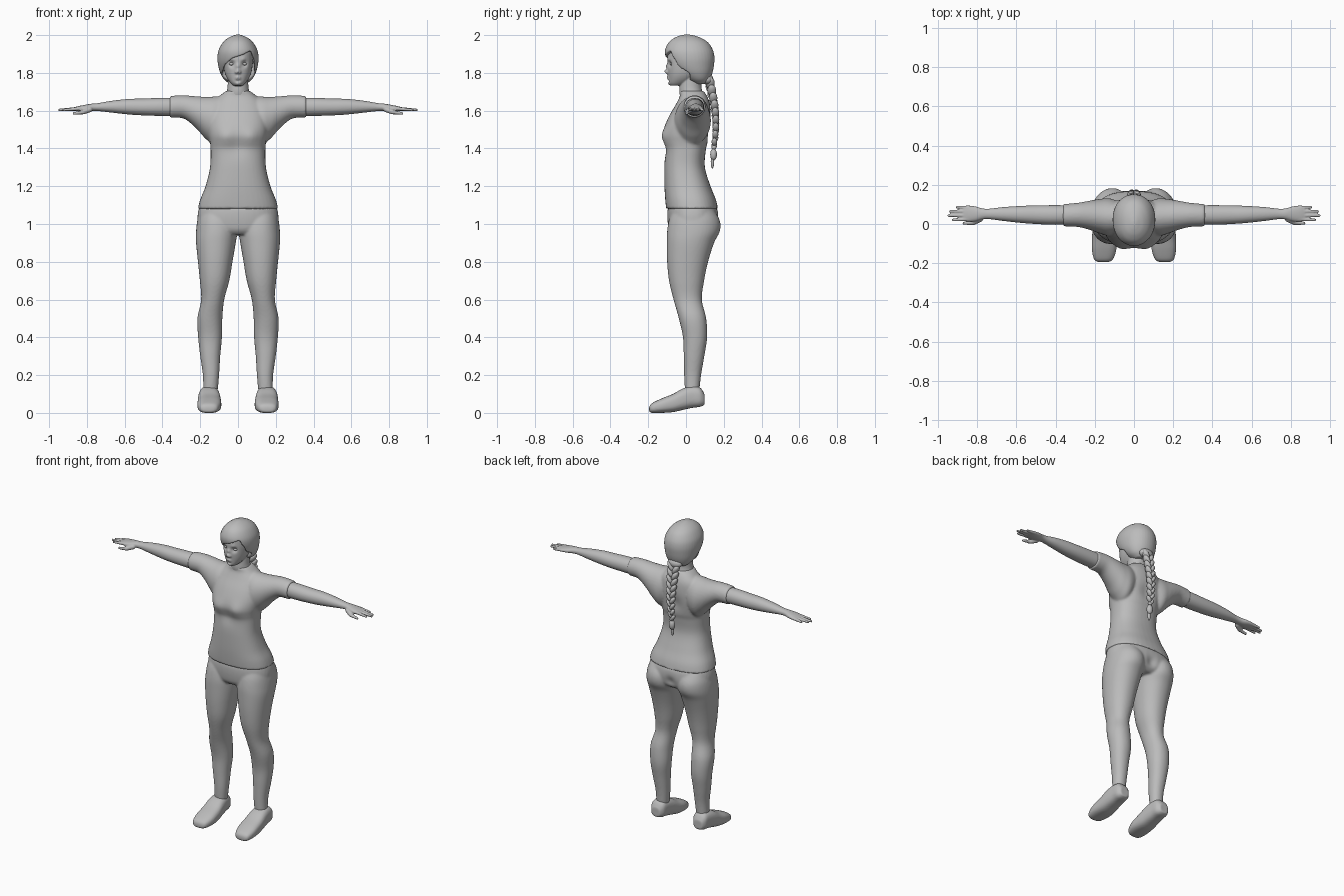
import bpy, bmesh, math
from mathutils import Vector, Matrix

cube = bpy.data.objects.get("Cube")
if cube:
    bpy.data.objects.remove(cube)

grey = bpy.data.materials.new("plain grey")
grey.use_nodes = True
COLOUR = (0.5, 0.5, 0.5, 1)
grey.diffuse_color = COLOUR
grey.node_tree.nodes["Principled BSDF"].inputs["Base Color"].default_value = COLOUR
SIDES = (1, -1)
ORDER = {"x": (0, 1, 2), "y": (1, 0, 2), "z": (2, 0, 1)}


def spline(a, b, c, d, t):
    """Catmull-Rom blend between b and c."""
    return b + 0.5 * t * (c - a + t * (2*a - 5*b + 4*c - d + t * (3 * (b - c) + d - a)))


def loft(bm, axis, rows, flip=1, power=2.0, steps=5, sides=40):
    """Skin rounded sections (position, u min, u max, v min, v max) along an axis."""
    dense = []
    for i in range(len(rows) - 1):
        quad = [rows[max(0, min(len(rows) - 1, i + k))] for k in (-1, 0, 1, 2)]
        dense += [[spline(*vals, s / steps) for vals in zip(*quad)] for s in range(steps)]
    dense.append(rows[-1])
    rings = []
    for t, u0, u1, v0, v1 in dense:
        ring = []
        for k in range(sides):
            a = math.tau * k / sides
            c, s = math.cos(a), math.sin(a)
            u = (u0 + u1) / 2 + (u1 - u0) / 2 * math.copysign(abs(c) ** (2 / power), c)
            v = (v0 + v1) / 2 + (v1 - v0) / 2 * math.copysign(abs(s) ** (2 / power), s)
            p = [0, 0, 0]
            for slot, value in zip(ORDER[axis], (t, u, v)):
                p[slot] = value
            p[0] *= flip
            ring.append(bm.verts.new(p))
        rings.append(ring)
    for low, high in zip(rings, rings[1:]):
        for k in range(sides):
            n = (k + 1) % sides
            bm.faces.new((low[k], low[n], high[n], high[k]))
    bm.faces.new(rings[0][::-1])
    bm.faces.new(rings[-1])


def blob(bm, centre, size, tilt=0.0):
    """Ellipsoid, tilted about the y axis."""
    m = Matrix.Translation(centre) @ Matrix.Rotation(tilt, 4, "Y") @ Matrix.Diagonal((*size, 1))
    bmesh.ops.create_icosphere(bm, subdivisions=3, radius=1, matrix=m)


def digit(bm, start, end, r0, r1):
    """Tapered finger made from a chain of balls."""
    for k in range(13):
        t = k / 12
        r = r0 + (r1 - r0) * t
        blob(bm, Vector(start).lerp(Vector(end), t), (r, r, r))


def finish(name, bm, voxel=0, smooth=4, cutter=None):
    """Turn a bmesh into a smooth object, fusing its pieces if a voxel size is given."""
    bmesh.ops.recalc_face_normals(bm, faces=bm.faces)
    mesh = bpy.data.meshes.new(name)
    bm.to_mesh(mesh)
    bm.free()
    ob = bpy.data.objects.new(name, mesh)
    bpy.context.collection.objects.link(ob)
    if cutter:
        cut = ob.modifiers.new("opening", "BOOLEAN")
        cut.operation, cut.object, cut.solver = "DIFFERENCE", cutter, "EXACT"
    if voxel:
        fuse = ob.modifiers.new("fuse", "REMESH")
        fuse.mode, fuse.voxel_size = "VOXEL", voxel
        soft = ob.modifiers.new("soften", "SMOOTH")
        soft.factor, soft.iterations = 0.5, smooth
        graph = bpy.context.evaluated_depsgraph_get()
        graph.update()
        ob.data = bpy.data.meshes.new_from_object(ob.evaluated_get(graph))
        ob.modifiers.clear()
    ob.data.materials.clear()
    ob.data.materials.append(grey)
    ob.data.shade_smooth()
    return ob


def push(ob, centre, radius, move):
    """Soft sculpting dab, mirrored when it is off the centre line."""
    for side in SIDES if centre[0] else (1,):
        c = Vector((centre[0] * side, *centre[1:]))
        d = Vector((move[0] * side, *move[1:]))
        for v in ob.data.vertices:
            v.co += d * math.exp(-(v.co - c).length_squared / radius ** 2)


def wide(rows):
    """Sections symmetric in x, given as (z, half width, front, back)."""
    return [(z, -w, w, f, b) for z, w, f, b in rows]


# Shirt: torso with draped short sleeves
bm = bmesh.new()
loft(bm, "z", wide([
    (1.08, .213, -.105, .17), (1.13, .2, -.11, .158), (1.2, .172, -.114, .13),
    (1.3, .148, -.115, .1), (1.39, .145, -.112, .105), (1.43, .148, -.12, .115),
    (1.47, .155, -.124, .122), (1.52, .16, -.112, .128), (1.58, .155, -.085, .13),
    (1.64, .135, -.05, .125), (1.68, .095, -.032, .11), (1.705, .062, -.035, .092)]), power=2.4)
for side in SIDES:
    loft(bm, "x", [
        (.04, -.03, .1, 1.48, 1.68), (.12, -.06, .13, 1.42, 1.675), (.17, -.05, .128, 1.45, 1.673),
        (.22, -.032, .12, 1.505, 1.676), (.28, -.016, .109, 1.555, 1.681),
        (.33, -.013, .104, 1.563, 1.68), (.362, -.012, .102, 1.562, 1.677)], side)
shirt = finish("shirt", bm, .007, 5)
push(shirt, (.07, -.12, 1.465), .045, (0, -.01, 0))
push(shirt, (0, -.12, 1.41), .05, (0, .01, 0))
push(shirt, (0, .13, 1.5), .05, (0, -.012, 0))

# Trousers: hips and two legs
bm = bmesh.new()
loft(bm, "z", wide([
    (.945, .15, -.07, .13), (.97, .2, -.09, .158), (1.02, .215, -.098, .17),
    (1.07, .21, -.098, .168), (1.1, .2, -.09, .155)]), power=2.3)
for side in SIDES:
    loft(bm, "z", [
        (.11, .108, .184, -.005, .07), (.2, .1, .186, -.01, .08), (.3, .094, .2, -.012, .097),
        (.4, .085, .211, -.016, .112), (.5, .083, .215, -.038, .107), (.6, .073, .195, -.066, .084),
        (.7, .046, .202, -.09, .096), (.8, .029, .212, -.1, .117), (.9, .012, .222, -.102, .148),
        (.96, .003, .222, -.1, .174), (1.02, .005, .215, -.09, .174), (1.07, .02, .2, -.07, .15)],
        side, 2.15)
trousers = finish("trousers", bm, .007, 5)
push(trousers, (.11, .17, .99), .06, (0, .006, 0))
push(trousers, (0, .16, 1), .03, (0, -.012, 0))

# Shoes: soft slip-ons with raised heels
for side, label in zip(SIDES, ("left", "right")):
    bm = bmesh.new()
    loft(bm, "y", [
        (-.195, .135, .18, .008, .03), (-.182, .108, .203, 0, .05), (-.13, .09, .215, 0, .076),
        (-.07, .089, .214, .004, .1), (-.015, .094, .211, .016, .13), (.035, .1, .205, .027, .142),
        (.075, .106, .2, .032, .134), (.098, .125, .184, .042, .1)], side, 2.7)
    finish(label + "_shoe", bm, .006, 4)

# Arms with open hands, palms down
TIPS = ((.93, .021), (.953, .043), (.945, .065), (.91, .086))
for side, label in zip(SIDES, ("left", "right")):
    bm = bmesh.new()
    loft(bm, "x", [
        (.3, .0, .095, 1.572, 1.667), (.4, -.004, .096, 1.572, 1.668), (.5, .0, .095, 1.575, 1.664),
        (.58, .006, .092, 1.58, 1.662), (.67, .016, .086, 1.59, 1.652), (.74, .025, .078, 1.598, 1.64),
        (.775, .023, .08, 1.598, 1.637), (.81, .014, .09, 1.596, 1.631),
        (.85, .012, .095, 1.597, 1.623), (.872, .018, .09, 1.6, 1.617)], side, 2.1)
    for tip, y in TIPS:
        digit(bm, (.84 * side, .054 + (y - .054) * .9, 1.611), (tip * side - .008 * side, y, 1.604), .0105, .0075)
    digit(bm, (.785 * side, .025, 1.606), (.82 * side, .006, 1.592), .015, .012)
    digit(bm, (.82 * side, .006, 1.592), (.868 * side, .004, 1.585), .011, .008)
    finish(label + "_arm", bm, .004, 3)

# Head and neck, with sculpted features
bm = bmesh.new()
loft(bm, "z", wide([
    (1.732, .022, -.078, -.03), (1.745, .038, -.089, .01), (1.77, .057, -.092, .05),
    (1.8, .07, -.095, .08), (1.84, .077, -.098, .1), (1.88, .08, -.098, .11),
    (1.92, .076, -.09, .1), (1.96, .05, -.05, .08)]), power=2.2)
loft(bm, "z", wide([
    (1.66, .074, -.025, .1), (1.69, .063, -.034, .09), (1.73, .055, -.034, .082),
    (1.81, .053, -.02, .085)]))
head = finish("head", bm, .0035, 4)
for centre, radius, move in (
        ((.033, -.09, 1.848), .017, (0, .014, 0)),
        ((.03, -.09, 1.87), .014, (0, -.004, 0)),
        ((0, -.1, 1.835), .013, (0, -.009, 0)),
        ((0, -.1, 1.807), .012, (0, -.022, 0)),
        ((.011, -.1, 1.802), .007, (0, -.007, 0)),
        ((0, -.097, 1.776), .011, (0, -.009, 0)),
        ((.01, -.097, 1.769), .009, (0, -.006, 0)),
        ((0, -.1, 1.77), .004, (0, .005, 0)),
        ((.014, -.1, 1.77), .004, (0, .004, 0)),
        ((0, -.09, 1.757), .008, (0, .005, 0)),
        ((0, -.085, 1.742), .014, (0, -.007, 0))):
    push(head, centre, radius, move)
bm = bmesh.new()
for side in SIDES:
    blob(bm, (.033 * side, -.074, 1.848), (.014, .012, .009))
finish("eyes", bm)

# Hair cap with a swept fringe cut around the face
bm = bmesh.new()
outline = ((.066, 1.918), (.03, 1.898), (-.03, 1.878), (-.068, 1.845), (-.082, 1.8),
           (-.078, 1.7), (.078, 1.7), (.087, 1.8), (.082, 1.87))
face = bm.faces.new([bm.verts.new((x, -.2, z)) for x, z in outline])
grown = bmesh.ops.extrude_face_region(bm, geom=[face])["geom"]
bmesh.ops.translate(bm, vec=(0, .22, 0), verts=[g for g in grown if isinstance(g, bmesh.types.BMVert)])
cutter = finish("face_opening_cutter", bm)
cutter.hide_render = True
bm = bmesh.new()
loft(bm, "z", wide([
    (1.742, .045, .04, .105), (1.765, .074, .0, .125), (1.8, .094, -.05, .14),
    (1.84, .105, -.088, .148), (1.88, .109, -.107, .151), (1.92, .103, -.111, .143),
    (1.96, .081, -.093, .118), (1.985, .053, -.062, .08), (1.998, .024, -.03, .043),
    (2.003, .008, -.005, .015)]), power=2.1)
finish("hair", bm, .0045, 5, cutter)
bpy.data.objects.remove(cutter)

# Braid: crossing lobes down the back, a tie and a loose tuft
bm = bmesh.new()
COUNT = 9
blob(bm, (0, .115, 1.765), (.05, .03, .03))
for i in range(COUNT):
    t = i / (COUNT - 1)
    w = .021 - .008 * t
    y = .128 + .03 * math.sin(t * 2.3)
    for side in SIDES:
        z = 1.745 - .31 * t - (.017 if side < 0 else 0)
        blob(bm, (w * .75 * side, y, z), (w * .85, w * 1.15, w * 1.75), .55 * side)
blob(bm, (0, .148, 1.405), (.013, .013, .012))
blob(bm, (0, .146, 1.368), (.02, .018, .032))
blob(bm, (0, .14, 1.33), (.01, .009, .036))
finish("braid", bm)
